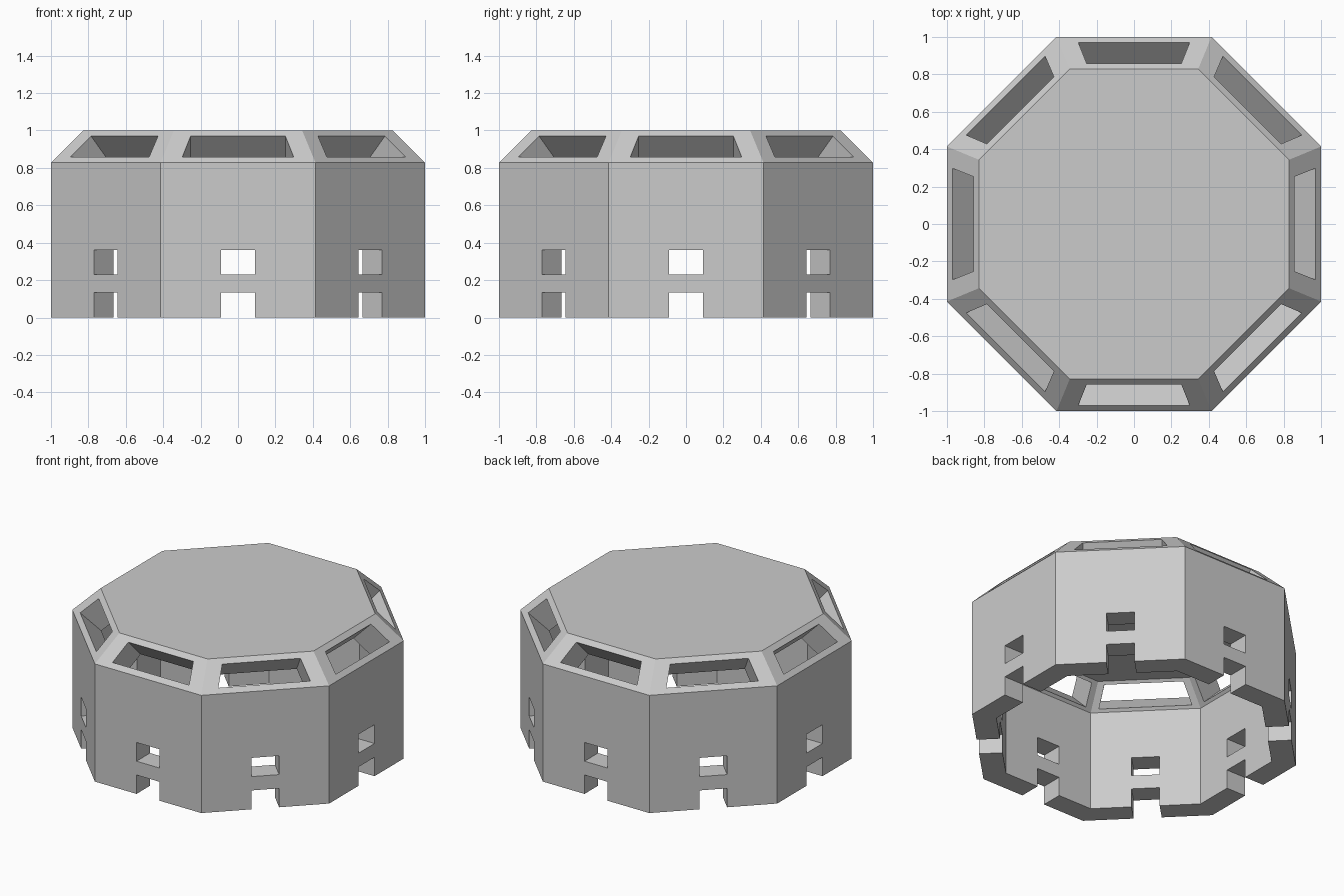
import bpy, bmesh, math
from mathutils import Matrix

if "Cube" in bpy.data.objects:
    bpy.data.objects.remove(bpy.data.objects["Cube"])

T = math.tan(math.pi / 8)      # octagon half-side per unit of apothem
SHOULDER = 2 * T               # wall height and roof apothem


def finish(name, bm):
    bmesh.ops.recalc_face_normals(bm, faces=bm.faces[:])
    me = bpy.data.meshes.new(name)
    bm.to_mesh(me)
    bm.free()
    ob = bpy.data.objects.new(name, me)
    bpy.context.collection.objects.link(ob)
    return ob


def loft(bm, loops):
    """Closed solid through successive loops of equal length."""
    rings = [[bm.verts.new(p) for p in loop] for loop in loops]
    n = len(rings[0])
    for a, b in zip(rings, rings[1:]):
        for i in range(n):
            j = (i + 1) % n
            bm.faces.new((a[i], a[j], b[j], b[i]))
    bm.faces.new(rings[0][::-1])
    bm.faces.new(rings[-1])


def octagon(apothem, z):
    r = apothem / math.cos(math.pi / 8)
    return [(r * math.cos((k + .5) * math.pi / 4), r * math.sin((k + .5) * math.pi / 4), z)
            for k in range(8)]


def chamfered_octagon(name, s, z0):
    bm = bmesh.new()
    loft(bm, [octagon(s, z0), octagon(s, SHOULDER * s), octagon(SHOULDER * s, s)])
    return finish(name, bm)


def cut(ob, cutter):
    cutter.hide_render = True
    m = ob.modifiers.new("cut", 'BOOLEAN')
    m.operation = 'DIFFERENCE'
    m.solver = 'EXACT'
    m.object = cutter
    bpy.context.view_layer.objects.active = ob
    bpy.ops.object.modifier_apply(modifier=m.name)
    bpy.data.objects.remove(cutter)


# Outer shell, hollowed from below by a scaled copy
shell = chamfered_octagon("octagonal_shell", 1.0, 0.0)
cut(shell, chamfered_octagon("cavity_cutter", 0.85, -0.2))

# Openings: two square holes per wall and a sloped window per chamfer
bm = bmesh.new()
for k in range(8):
    part = bmesh.new()
    for z0, z1 in ((-0.1, 0.133), (0.23, 0.362)):
        loft(part, [[(x, -.09, z0), (x, .09, z0), (x, .09, z1), (x, -.09, z1)]
                    for x in (0.75, 1.1)])
    window = [(.97, -.298, .858), (.97, .298, .858), (.858, .253, .97), (.858, -.253, .97)]
    loft(part, [[(x + d, y, z + d) for x, y, z in window] for d in (-.17, .06)])
    part.transform(Matrix.Rotation(k * math.pi / 4, 4, 'Z'))
    tmp = bpy.data.meshes.new("tmp")
    part.to_mesh(tmp)
    part.free()
    bm.from_mesh(tmp)
    bpy.data.meshes.remove(tmp)
cut(shell, finish("opening_cutter", bm))
